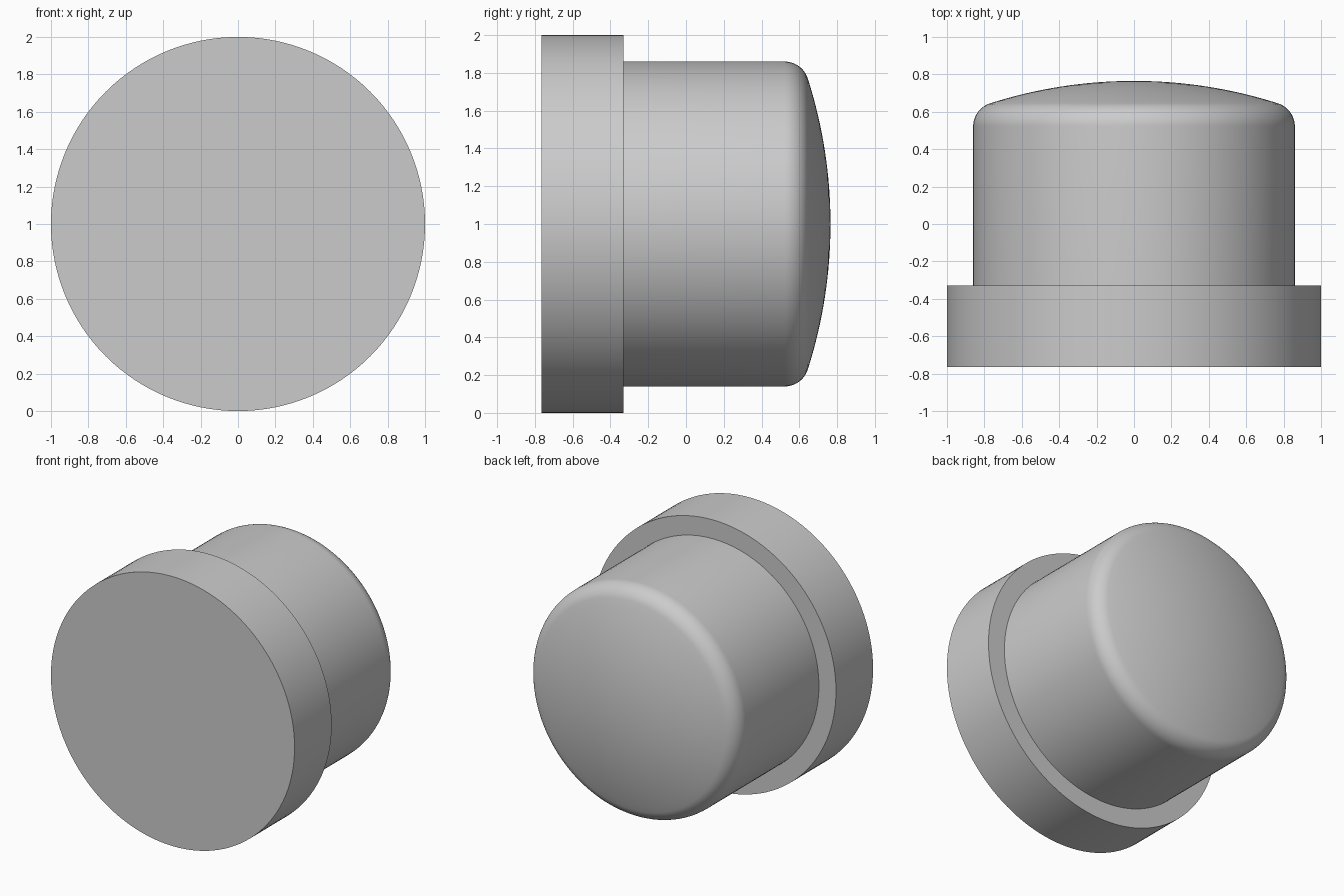
import bpy
import bmesh
import math
from mathutils import Matrix, Vector

if "Cube" in bpy.data.objects:
    bpy.data.objects.remove(bpy.data.objects["Cube"], do_unlink=True)

SEGMENTS = 128
BACK, STEP, TIP = -0.765, -0.33, 0.765
FLANGE_R, BARREL_R = 1.0, 0.86
DOME_R, FILLET_R = 2.53, 0.13

grey = bpy.data.materials.new("plain grey")
grey.use_nodes = True
colour = (0.6, 0.6, 0.6, 1)
grey.diffuse_color = colour
grey.node_tree.nodes["Principled BSDF"].inputs["Base Color"].default_value = colour


def arc(centre_r, centre_y, radius, start, end, steps):
    """Profile points on an arc, angles measured from the axis."""
    angles = [start + (end - start) * i / steps for i in range(steps + 1)]
    return [(centre_r + radius * math.sin(a), centre_y + radius * math.cos(a)) for a in angles]


def lathe(name, profile):
    """Spin (radius, y) points around the y axis, centred at height 1."""
    bm = bmesh.new()
    verts = [bm.verts.new((r, y, 0)) for r, y in profile]
    edges = [bm.edges.new(pair) for pair in zip(verts, verts[1:])]
    bmesh.ops.spin(bm, geom=verts + edges, cent=(0, 0, 0), axis=(0, 1, 0),
                   angle=math.tau, steps=SEGMENTS)
    bmesh.ops.remove_doubles(bm, verts=bm.verts, dist=0.0001)
    bmesh.ops.recalc_face_normals(bm, faces=bm.faces)
    bmesh.ops.transform(bm, matrix=Matrix.Translation(Vector((0, 0, 1))), verts=bm.verts)
    mesh = bpy.data.meshes.new(name)
    bm.to_mesh(mesh)
    bm.free()
    mesh.materials.append(grey)
    obj = bpy.data.objects.new(name, mesh)
    bpy.context.collection.objects.link(obj)
    bpy.ops.object.select_all(action="DESELECT")
    obj.select_set(True)
    bpy.context.view_layer.objects.active = obj
    bpy.ops.object.shade_smooth_by_angle(angle=math.radians(30))
    return obj


# Fillet centre that is tangent to both the barrel wall and the dome
fillet_r = BARREL_R - FILLET_R
dome_y = TIP - DOME_R
fillet_y = dome_y + math.sqrt((DOME_R - FILLET_R) ** 2 - fillet_r ** 2)
tangent = math.asin(fillet_r / (DOME_R - FILLET_R))

# One closed solid: flange disc, step, barrel, rounded shoulder, shallow dome
profile = [(0, BACK), (FLANGE_R, BACK), (FLANGE_R, STEP), (BARREL_R, STEP)]
profile += arc(fillet_r, fillet_y, FILLET_R, math.pi / 2, tangent, 12)
profile += arc(0, dome_y, DOME_R, tangent, 0, 16)[1:]
lathe("domed_flanged_plug", profile)
